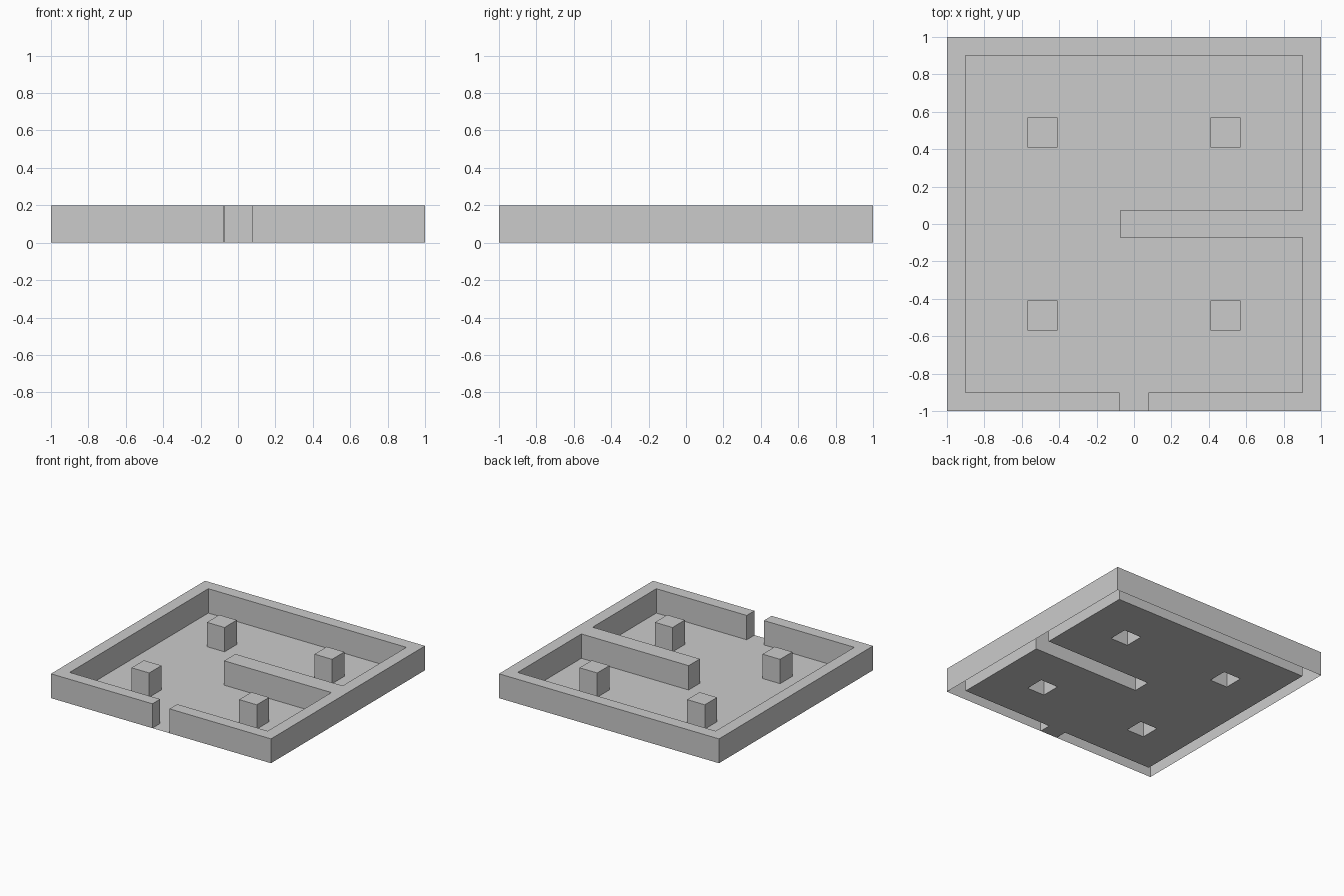
import bpy, bmesh

if "Cube" in bpy.data.objects:
    bpy.data.objects.remove(bpy.data.objects["Cube"])

HEIGHT = 0.2
INNER = 0.9               # inner face of the outer wall
GAP = 0.078               # half width of the doorway
DIV_X, DIV_Y = -0.075, 0.073   # divider tip and half thickness
PIL, PIL_R = 0.489, 0.08  # pillar centre and half width


def is_wall(x, y):
    rim = max(abs(x), abs(y)) > INNER
    door = abs(x) < GAP and y < -INNER
    divider = x > DIV_X and abs(y) < DIV_Y
    return (rim and not door) or divider


def pillar_test(sx, sy):
    return lambda x, y: abs(x - sx * PIL) < PIL_R and abs(y - sy * PIL) < PIL_R


def is_floor(x, y):
    return not is_wall(x, y) and not pillar_test(1 if x > 0 else -1, 1 if y > 0 else -1)(x, y)


def make_part(name, inside, z):
    """Cut a plate along the plan lines, keep the part's cells, drop a skirt to the ground."""
    bm = bmesh.new()
    bmesh.ops.create_grid(bm, x_segments=1, y_segments=1, size=1)
    shared = [s * v for s in (-1, 1) for v in (INNER, PIL - PIL_R, PIL + PIL_R)]
    cuts = {0: shared + [-GAP, GAP, DIV_X], 1: shared + [-DIV_Y, DIV_Y]}
    for axis, values in cuts.items():
        for v in values:
            co, no = [0, 0, 0], [0, 0, 0]
            co[axis], no[axis] = v, 1
            bmesh.ops.bisect_plane(bm, geom=bm.verts[:] + bm.edges[:] + bm.faces[:],
                                   dist=1e-5, plane_co=co, plane_no=no)
    drop = [f for f in bm.faces if not inside(*f.calc_center_median().xy)]
    bmesh.ops.delete(bm, geom=drop, context='FACES')
    bmesh.ops.translate(bm, verts=bm.verts[:], vec=(0, 0, z))
    if z > 0:
        rim = [e for e in bm.edges if e.is_boundary]
        new = bmesh.ops.extrude_edge_only(bm, edges=rim)["geom"]
        for v in new:
            if isinstance(v, bmesh.types.BMVert):
                v.co.z = 0
    bmesh.ops.recalc_face_normals(bm, faces=bm.faces[:])
    bm.normal_update()
    top = max(bm.faces, key=lambda f: f.calc_center_median().z)
    if top.normal.z < 0:
        bmesh.ops.reverse_faces(bm, faces=bm.faces[:])
    bmesh.ops.dissolve_limit(bm, angle_limit=0.01, verts=bm.verts[:], edges=bm.edges[:])
    mesh = bpy.data.meshes.new(name)
    bm.to_mesh(mesh)
    bm.free()
    bpy.context.collection.objects.link(bpy.data.objects.new(name, mesh))


# Floor, open underneath the walls and pillars
make_part("floor", is_floor, 0)

# Outer wall with doorway, joined to the divider
make_part("outer_wall_and_divider", is_wall, HEIGHT)

# Four pillars
for side, sx in (("left", -1), ("right", 1)):
    for end, sy in (("front", -1), ("back", 1)):
        make_part(f"pillar_{end}_{side}", pillar_test(sx, sy), HEIGHT)
